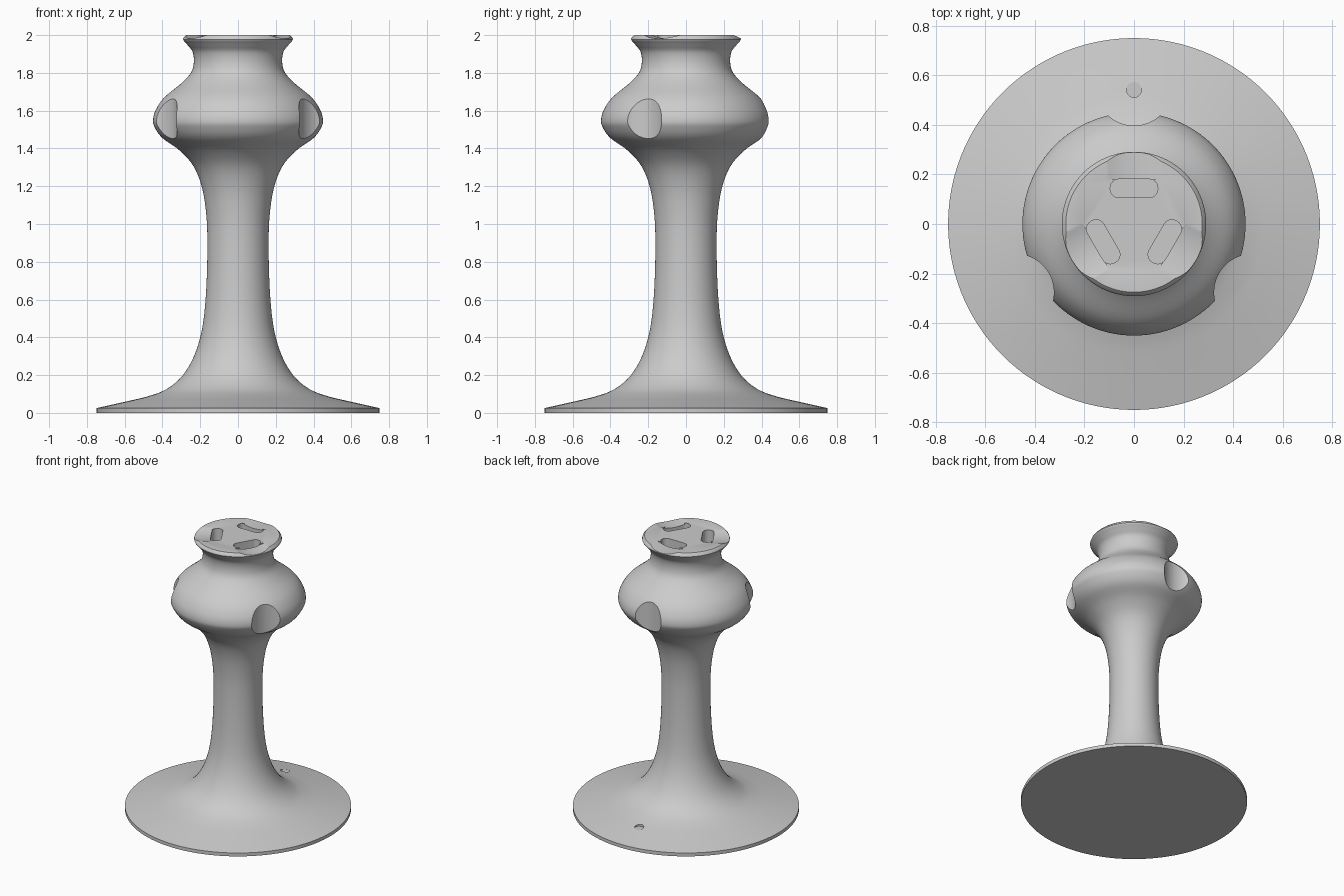
import bpy, bmesh
from math import sin, cos, pi, radians
from mathutils import Matrix, Vector, geometry

if "Cube" in bpy.data.objects:
    bpy.data.objects.remove(bpy.data.objects["Cube"])


def new_object(name, bm):
    bmesh.ops.recalc_face_normals(bm, faces=bm.faces)
    me = bpy.data.meshes.new(name)
    bm.to_mesh(me)
    bm.free()
    ob = bpy.data.objects.new(name, me)
    bpy.context.collection.objects.link(ob)
    return ob


def smooth_curve(pts, steps=5):
    # Catmull-Rom through the points
    p = [Vector(q) for q in pts]
    p = [p[0]] + p + [p[-1]]
    out = []
    for a, b, c, d in zip(p, p[1:], p[2:], p[3:]):
        for i in range(steps):
            t = i / steps
            out.append(0.5 * (2*b + (c - a)*t + (2*a - 5*b + 4*c - d)*t*t
                              + (3*b - a - 3*c + d)*t**3))
    return [(v.x, v.y) for v in out] + [tuple(pts[-1])]


def revolve(name, profile, n=120):
    bm = bmesh.new()
    rings = [[bm.verts.new((r*cos(2*pi*i/n), r*sin(2*pi*i/n), z)) for i in range(n)]
             for r, z in profile]
    for a, b in zip(rings, rings[1:]):
        for i in range(n):
            j = (i + 1) % n
            bm.faces.new((a[i], a[j], b[j], b[i]))
    bm.faces.new(rings[0])
    bm.faces.new(rings[-1])
    return new_object(name, bm)


def prism(name, pts, h, matrix):
    # 2D outline extruded by h along local z, then placed
    bm = bmesh.new()
    f = bm.faces.new([bm.verts.new((x, y, 0)) for x, y in pts])
    g = bmesh.ops.extrude_face_region(bm, geom=[f])
    bmesh.ops.translate(bm, vec=(0, 0, h),
                        verts=[v for v in g['geom'] if isinstance(v, bmesh.types.BMVert)])
    bm.transform(matrix)
    return new_object(name, bm)


def circle(r, n):
    return [(r*cos(2*pi*i/n), r*sin(2*pi*i/n)) for i in range(n)]


def rounded_rect(w, d, r, k=6):
    pts = []
    for q, (sx, sy) in enumerate([(1, 1), (-1, 1), (-1, -1), (1, -1)]):
        for i in range(k + 1):
            a = (q + i/k) * pi/2
            pts.append((sx*(w/2 - r) + r*cos(a), sy*(d/2 - r) + r*sin(a)))
    return pts


# pedestal body: foot disc, column, bulge, neck and flared rim
body = smooth_curve([(.75, .025), (.58, .063), (.47, .09), (.38, .125), (.30, .19),
                     (.24, .285), (.20, .40), (.178, .53), (.166, .70), (.162, .90),
                     (.168, 1.05), (.19, 1.19), (.235, 1.305), (.31, 1.39),
                     (.40, 1.455), (.44, 1.51), (.45, 1.55), (.435, 1.605),
                     (.39, 1.67), (.30, 1.745), (.25, 1.80), (.234, 1.855),
                     (.24, 1.91), (.265, 1.945), (.287, 1.97)])
stand = revolve("tool_stand", [(.75, 0)] + body + [(.291, 1.978), (.288, 1.987), (.275, 2.0)])

# three sets of cuts spaced around the axis
T = Matrix.Translation
cutters = []
for k in range(3):
    R = Matrix.Rotation(radians(120*k), 4, 'Z')
    # pole notch in the bulge
    cutters.append(prism("bulge_notch", circle(.155, 64), .55, R @ T((0, .552, 1.3))))
    # blind pole socket in the foot
    cutters.append(prism("foot_socket", circle(.031, 32), .2, R @ T((0, .542, .064))))
    # shallow scoop in the rim
    cutters.append(prism("rim_scoop", circle(.34, 128), .2,
                         R @ T((0, .379, 2.322)) @ Matrix.Rotation(pi/2, 4, 'X')))
    # rounded slot in the top
    cutters.append(prism("top_slot", rounded_rect(.192, .075, .035), .2,
                         R @ T((0, .1435, 1.91))))

bpy.context.view_layer.objects.active = stand
for c in cutters:
    c.hide_render = True
    m = stand.modifiers.new(c.name, 'BOOLEAN')
    m.operation, m.solver, m.object = 'DIFFERENCE', 'EXACT', c
    bpy.ops.object.modifier_apply(modifier=m.name)
for c in cutters:
    bpy.data.objects.remove(c)

stand.select_set(True)
bpy.ops.object.shade_smooth_by_angle(angle=radians(30))
